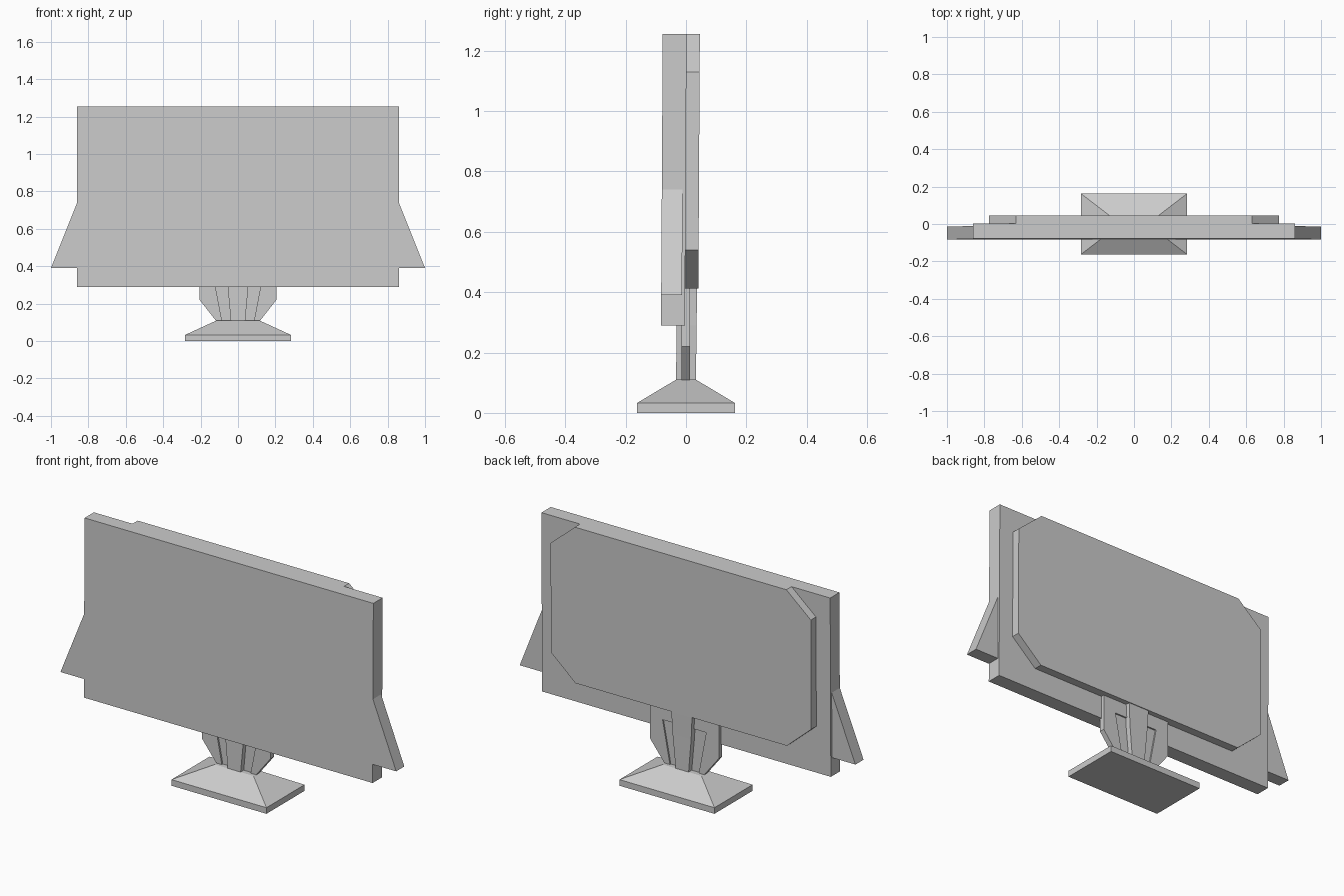
import bpy
import bmesh

if "Cube" in bpy.data.objects:
    bpy.data.objects.remove(bpy.data.objects["Cube"])


def make_object(name, verts, faces):
    mesh = bpy.data.meshes.new(name)
    mesh.from_pydata(verts, [], faces)
    bm = bmesh.new()
    bm.from_mesh(mesh)
    bmesh.ops.recalc_face_normals(bm, faces=bm.faces)
    bm.to_mesh(mesh)
    bm.free()
    obj = bpy.data.objects.new(name, mesh)
    bpy.context.collection.objects.link(obj)
    return obj


def loft(name, rings):
    """Join equal-sized rings of points and cap both ends."""
    n = len(rings[0])
    verts = [p for ring in rings for p in ring]
    faces = [tuple(range(n)), tuple(range(len(verts) - n, len(verts)))]
    for r in range(len(rings) - 1):
        for i in range(n):
            j = (i + 1) % n
            faces.append((r * n + i, r * n + j, (r + 1) * n + j, (r + 1) * n + i))
    return make_object(name, verts, faces)


def slab(name, outline, y0, y1, lean=0.0):
    """Extrude an x-z outline through y, leaning back slightly with height."""
    return loft(name, [[(x, y + lean * (z - 0.77), z) for x, z in outline]
                       for y in (y0, y1)])


def rect(hx, y0, y1, z):
    return [(-hx, y0, z), (hx, y0, z), (hx, y1, z), (-hx, y1, z)]


def mirrored(outline, side):
    return [(side * x, z) for x, z in outline]


LEAN = 0.006

# Screen housing
slab("screen", [(-0.86, 0.29), (0.86, 0.29), (0.86, 1.255), (-0.86, 1.255)],
     -0.08, -0.001, LEAN)

# Rear cover with clipped corners
half = [(0.63, 0.413), (0.775, 0.54), (0.775, 1.13), (0.63, 1.255)]
slab("rear_cover", half + mirrored(half[::-1], -1), -0.001, 0.043, LEAN)

# Base plate with sloped top
loft("base", [rect(0.283, -0.162, 0.162, 0.0),
              rect(0.283, -0.162, 0.162, 0.033),
              rect(0.115, -0.033, 0.033, 0.11)])

# Tapered central column
loft("neck_column", [rect(0.038, -0.033, 0.033, 0.105),
                     rect(0.055, -0.031, 0.035, 0.29),
                     rect(0.062, -0.002, 0.037, 0.42)])

# Side speakers and neck side plates, with a recess beside the column
wing = [(0.86, 0.39), (1.0, 0.39), (0.86, 0.74)]
web = [(0.0, 0.105), (0.10, 0.105), (0.15, 0.22), (0.15, 0.42), (0.0, 0.42)]
rim = [(0.115, 0.105), (0.205, 0.22), (0.205, 0.42), (0.05, 0.42),
       (0.05, 0.34), (0.13, 0.34), (0.085, 0.105)]
for label, side in (("left", -1), ("right", 1)):
    slab("speaker_" + label, mirrored(wing, side), -0.08, -0.011, LEAN)
    slab("neck_web_" + label, mirrored(web, side), -0.006, 0.006)
    slab("neck_rim_" + label, mirrored(rim, side), -0.015, 0.014)
